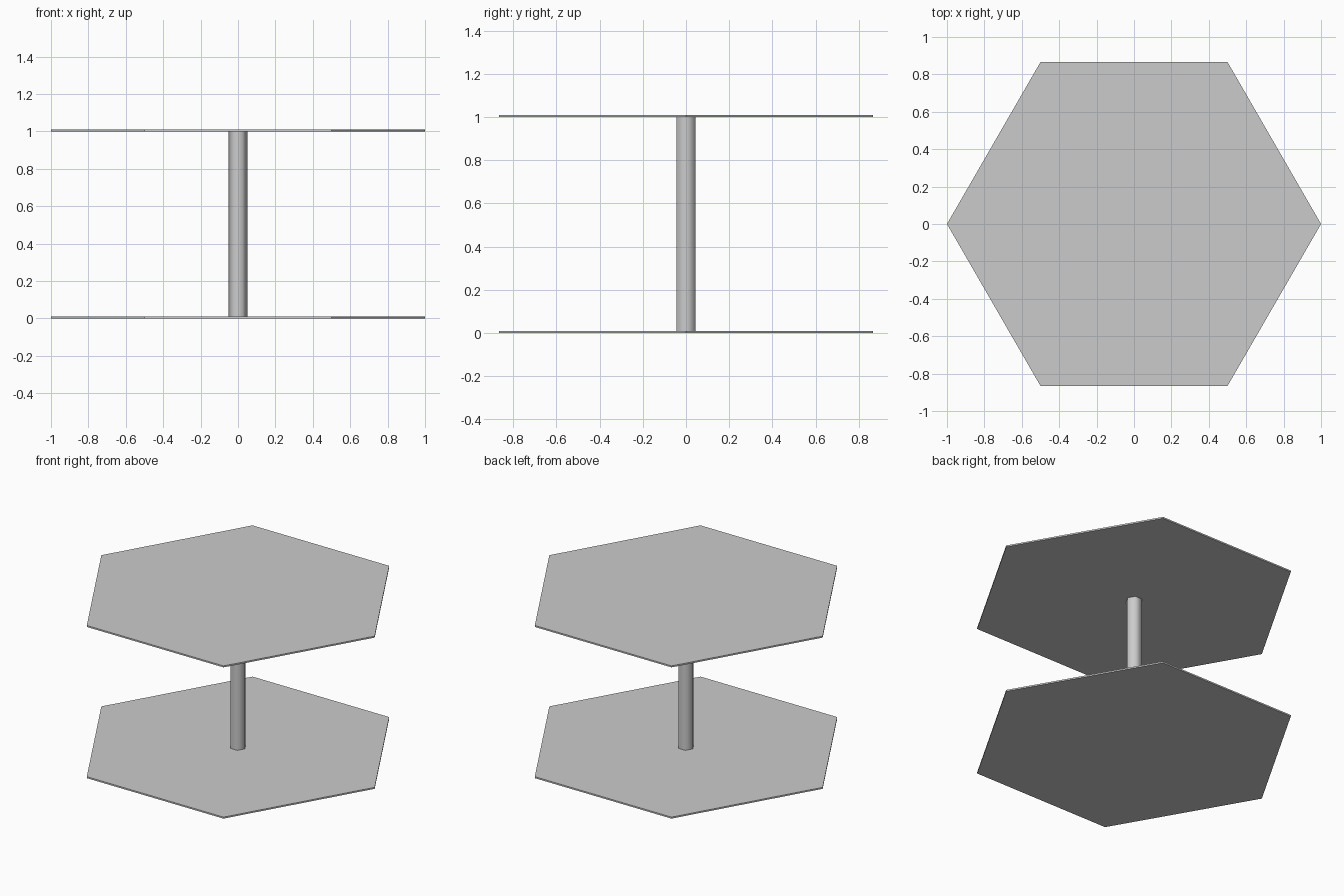
import bpy, bmesh
from math import cos, sin, pi

if "Cube" in bpy.data.objects:
    bpy.data.objects.remove(bpy.data.objects["Cube"])


def hex_prism(name, radius, z0, z1, smooth_sides=False):
    """Six-sided prism with corners on the x axis."""
    bm = bmesh.new()
    ring = [bm.verts.new((radius * cos(i * pi / 3), radius * sin(i * pi / 3), z0))
            for i in range(6)]
    base = bm.faces.new(ring)
    top = bmesh.ops.extrude_face_region(bm, geom=[base], use_keep_orig=True)
    verts = [g for g in top["geom"] if isinstance(g, bmesh.types.BMVert)]
    bmesh.ops.translate(bm, verts=verts, vec=(0, 0, z1 - z0))
    bmesh.ops.recalc_face_normals(bm, faces=bm.faces)
    for f in bm.faces:
        f.smooth = smooth_sides and len(f.verts) == 4
    mesh = bpy.data.meshes.new(name)
    bm.to_mesh(mesh)
    bm.free()
    obj = bpy.data.objects.new(name, mesh)
    bpy.context.collection.objects.link(obj)
    return obj


# Thin hexagonal plates
THICK = 0.01
for name, z in (("base_plate", 0.0), ("top_plate", 1.0)):
    hex_prism(name, 1.0, z, z + THICK)

# Central post, its ends sunk into the plates
hex_prism("post", 0.05, THICK / 2, 1 + THICK / 2, smooth_sides=True)
